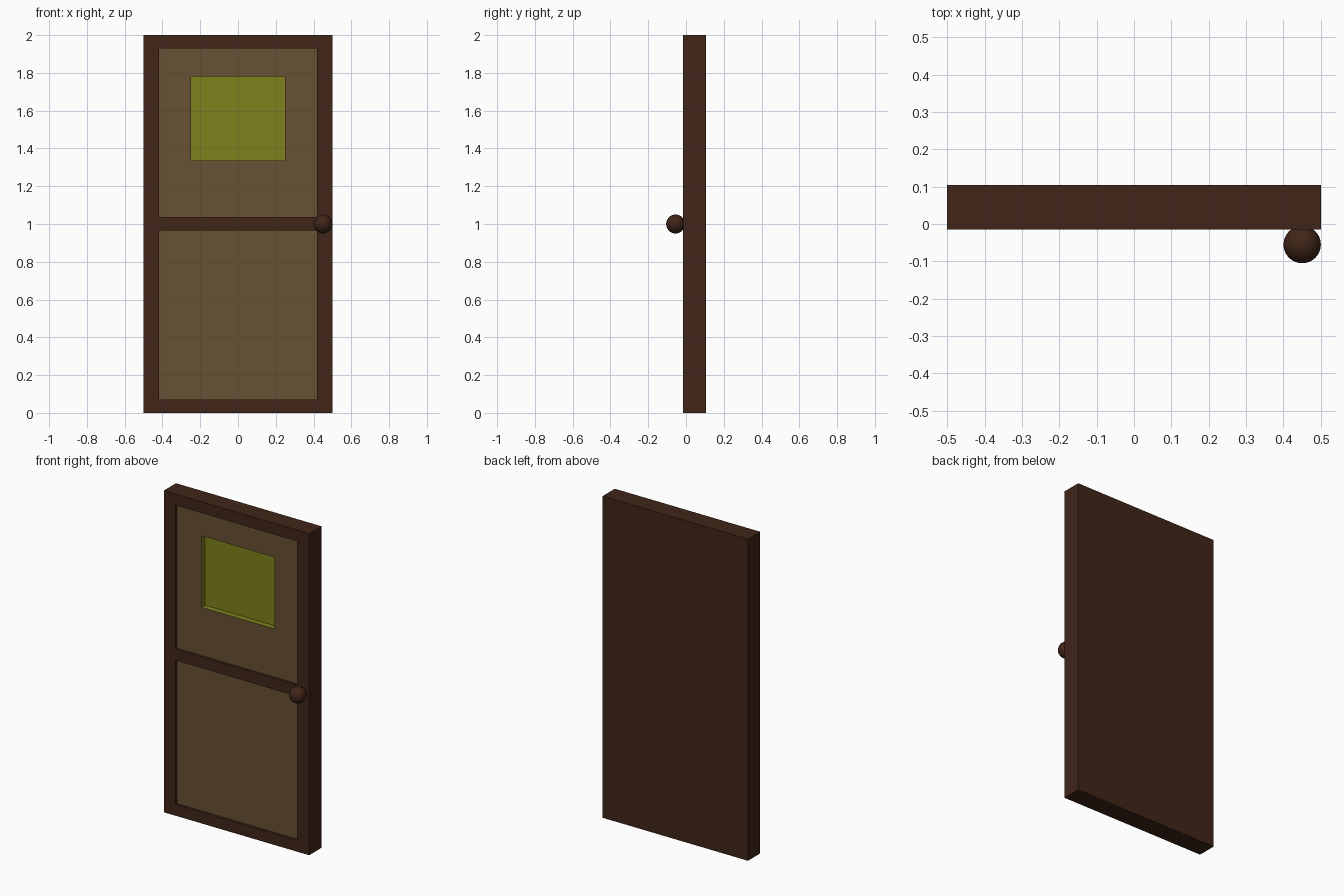
import bpy, bmesh

if "Cube" in bpy.data.objects:
    bpy.data.objects.remove(bpy.data.objects["Cube"])

FRONT, BACK = -0.015, 0.105


def material(name, rgb):
    m = bpy.data.materials.new(name)
    m.diffuse_color = (*rgb, 1)
    m.use_nodes = True
    m.node_tree.nodes["Principled BSDF"].inputs["Base Color"].default_value = m.diffuse_color
    return m


dark = material("dark_wood", (0.052, 0.019, 0.009))
light = material("light_wood", (0.14, 0.082, 0.034))
glass = material("yellow_glass", (0.21, 0.22, 0.012))


def add_object(name, bm, mats):
    me = bpy.data.meshes.new(name)
    bm.to_mesh(me)
    bm.free()
    for m in mats:
        me.materials.append(m)
    ob = bpy.data.objects.new(name, me)
    bpy.context.collection.objects.link(ob)
    return ob


def recess(bm, rect, depth, wall_mat, floor_mat):
    """Sink all front cells inside rect backwards by depth."""
    x0, x1, z0, z1 = rect
    cells = [f for f in bm.faces if abs(f.normal.y) > 0.9
             and x0 < f.calc_center_median().x < x1
             and z0 < f.calc_center_median().z < z1]
    old = set(bm.faces) - set(cells)
    new = bmesh.ops.extrude_face_region(bm, geom=cells)["geom"]
    bmesh.ops.delete(bm, geom=[f for f in cells if f.is_valid], context="FACES")
    verts = [g for g in new if isinstance(g, bmesh.types.BMVert)]
    floor = {g for g in new if isinstance(g, bmesh.types.BMFace)}
    bmesh.ops.translate(bm, verts=verts, vec=(0, depth, 0))
    for f in bm.faces:
        if f not in old:
            f.material_index = floor_mat if f in floor else wall_mat
    bm.normal_update()


# Door leaf: gridded front with two sunken panels and a deeper window
xs = [-0.5, -0.418, -0.25, 0.25, 0.418, 0.5]
zs = [0, 0.07, 0.966, 1.036, 1.335, 1.78, 1.93, 2]
bm = bmesh.new()
grid = [[bm.verts.new((x, FRONT, z)) for x in xs] for z in zs]
for a, b in zip(grid, grid[1:]):
    for i in range(len(xs) - 1):
        bm.faces.new((a[i], a[i + 1], b[i + 1], b[i]))
bm.normal_update()

# Sides and back
rim = [e for e in bm.edges if e.is_boundary]
ext = bmesh.ops.extrude_edge_only(bm, edges=rim)["geom"]
bmesh.ops.translate(bm, vec=(0, BACK - FRONT, 0),
                    verts=[g for g in ext if isinstance(g, bmesh.types.BMVert)])
recess(bm, (-0.418, 0.418, 0.07, 0.966), 0.015, 0, 1)
recess(bm, (-0.418, 0.418, 1.036, 1.93), 0.015, 0, 1)
recess(bm, (-0.25, 0.25, 1.335, 1.78), 0.035, 2, 2)
bmesh.ops.contextual_create(bm, geom=[e for e in bm.edges if e.is_boundary])
bmesh.ops.recalc_face_normals(bm, faces=bm.faces)
bmesh.ops.dissolve_limit(bm, angle_limit=0.01, verts=bm.verts, edges=bm.edges,
                         delimit={"MATERIAL"})
bmesh.ops.triangulate(bm, faces=[f for f in bm.faces if len(f.verts) > 4])
add_object("door_leaf", bm, [dark, light, glass])

# Round knob on the latch side
bm = bmesh.new()
bmesh.ops.create_uvsphere(bm, u_segments=32, v_segments=16, radius=0.05)
knob = add_object("door_knob", bm, [dark])
knob.location = (0.45, -0.055, 1.0)
